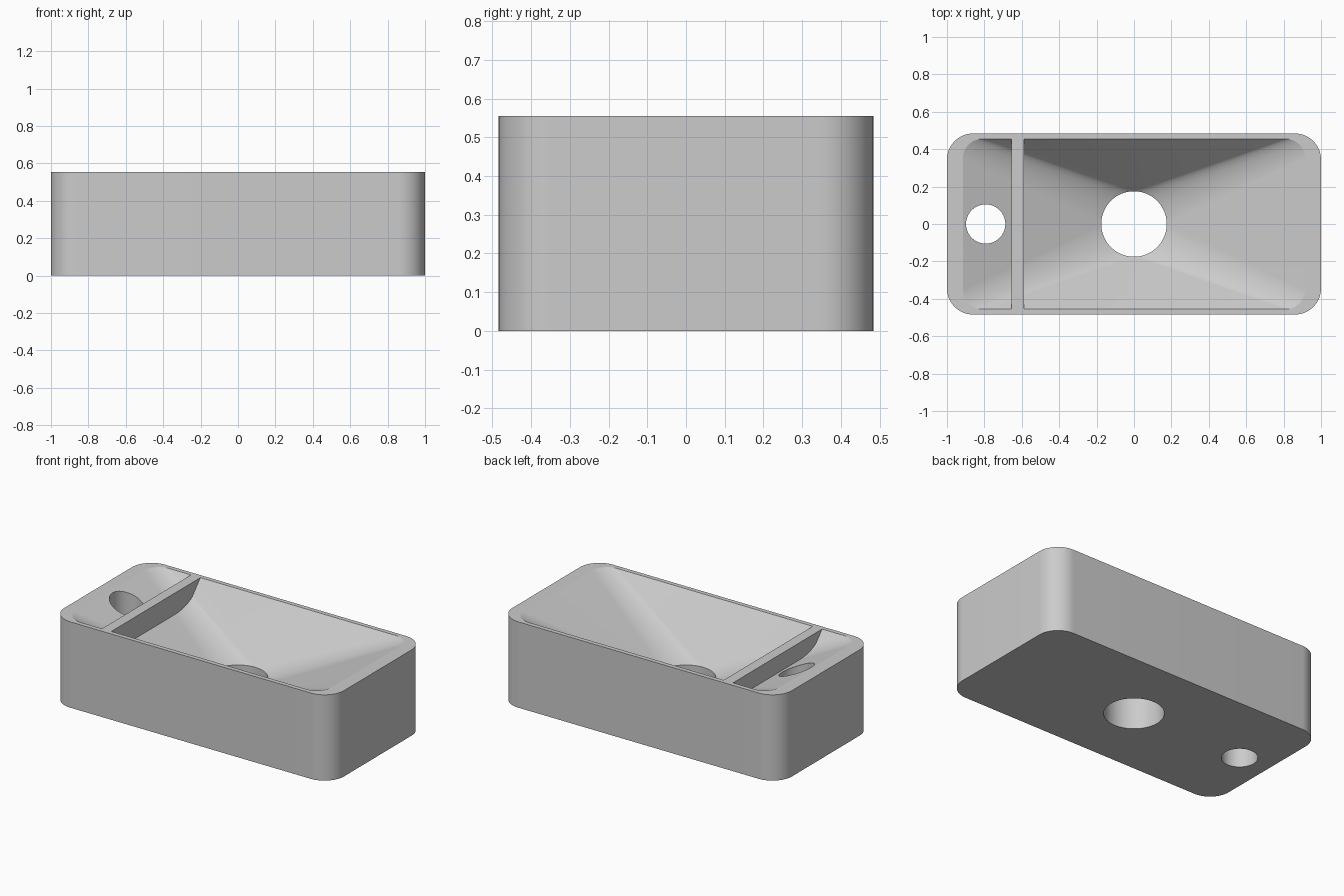
import bpy, bmesh
from math import sin, cos, pi, radians

cube = bpy.data.objects.get("Cube")
if cube:
    bpy.data.objects.remove(cube, do_unlink=True)

HEIGHT = 0.555
DRAIN_R = 0.175
N = 20  # segments per quarter turn

ceramic = bpy.data.materials.new("light_grey_ceramic")
ceramic.use_nodes = True
COLOUR = (0.6, 0.6, 0.6, 1)
ceramic.diffuse_color = COLOUR
ceramic.node_tree.nodes["Principled BSDF"].inputs["Base Color"].default_value = COLOUR


def ring(hx, hy, r, z):
    """Rounded rectangle; a circle when hx = hy = r."""
    pts = []
    for k, (sx, sy) in enumerate([(1, 1), (-1, 1), (-1, -1), (1, -1)]):
        for i in range(N + 1):
            a = (k + i / N) * pi / 2
            pts.append((sx * (hx - r) + r * cos(a), sy * (hy - r) + r * sin(a), z))
    return pts


def loft(name, rings, x=0):
    """Skin matching rings from bottom to top and cap both ends."""
    bm = bmesh.new()
    loops = [[bm.verts.new((p[0] + x, p[1], p[2])) for p in pts] for pts in rings]
    for low, high in zip(loops, loops[1:]):
        for i in range(len(low)):
            j = (i + 1) % len(low)
            bm.faces.new((low[i], low[j], high[j], high[i]))
    bm.faces.new(loops[0][::-1])
    bm.faces.new(loops[-1])
    bmesh.ops.remove_doubles(bm, verts=bm.verts, dist=1e-5)
    bmesh.ops.triangulate(bm, faces=[f for f in bm.faces if len(f.verts) == 4])
    bmesh.ops.recalc_face_normals(bm, faces=bm.faces)
    mesh = bpy.data.meshes.new(name)
    bm.to_mesh(mesh)
    bm.free()
    mesh.materials.append(ceramic)
    ob = bpy.data.objects.new(name, mesh)
    bpy.context.collection.objects.link(ob)
    return ob


def cut(target, cutter):
    """Subtract the cutter and discard it."""
    mod = target.modifiers.new("cut", 'BOOLEAN')
    mod.operation = 'DIFFERENCE'
    mod.solver = 'EXACT'
    mod.object = cutter
    bpy.context.view_layer.objects.active = target
    bpy.ops.object.modifier_apply(modifier=mod.name)
    bpy.data.objects.remove(cutter, do_unlink=True)


# Outer block with rounded corners
basin = loft("basin", [ring(1, 0.484, 0.14, z) for z in (0, HEIGHT)])

# Funnel bowl flowing from a rounded rectangle to the round drain
bowl = loft("bowl_cutter", [
    ring(DRAIN_R, DRAIN_R, DRAIN_R, -0.1),
    ring(DRAIN_R, DRAIN_R, DRAIN_R, 0.24),
    ring(0.915, 0.455, 0.105, HEIGHT),
    ring(0.915, 0.455, 0.105, HEIGHT + 0.1)])

# Slab left standing in the bowl as the divider wall
slab = loft("divider_cutter", [
    [(-0.655, -0.6, z), (-0.588, -0.6, z), (-0.588, 0.6, z), (-0.655, 0.6, z)]
    for z in (0.1, 0.9)])
cut(bowl, slab)
cut(basin, bowl)

# Tap hole in the small compartment
cut(basin, loft("tap_hole_cutter",
                [ring(0.105, 0.105, 0.105, z) for z in (-0.1, 0.8)], x=-0.793))

# Smooth curves, crisp rims
bpy.ops.object.select_all(action='DESELECT')
basin.select_set(True)
bpy.context.view_layer.objects.active = basin
bpy.ops.object.shade_smooth_by_angle(angle=radians(20))
